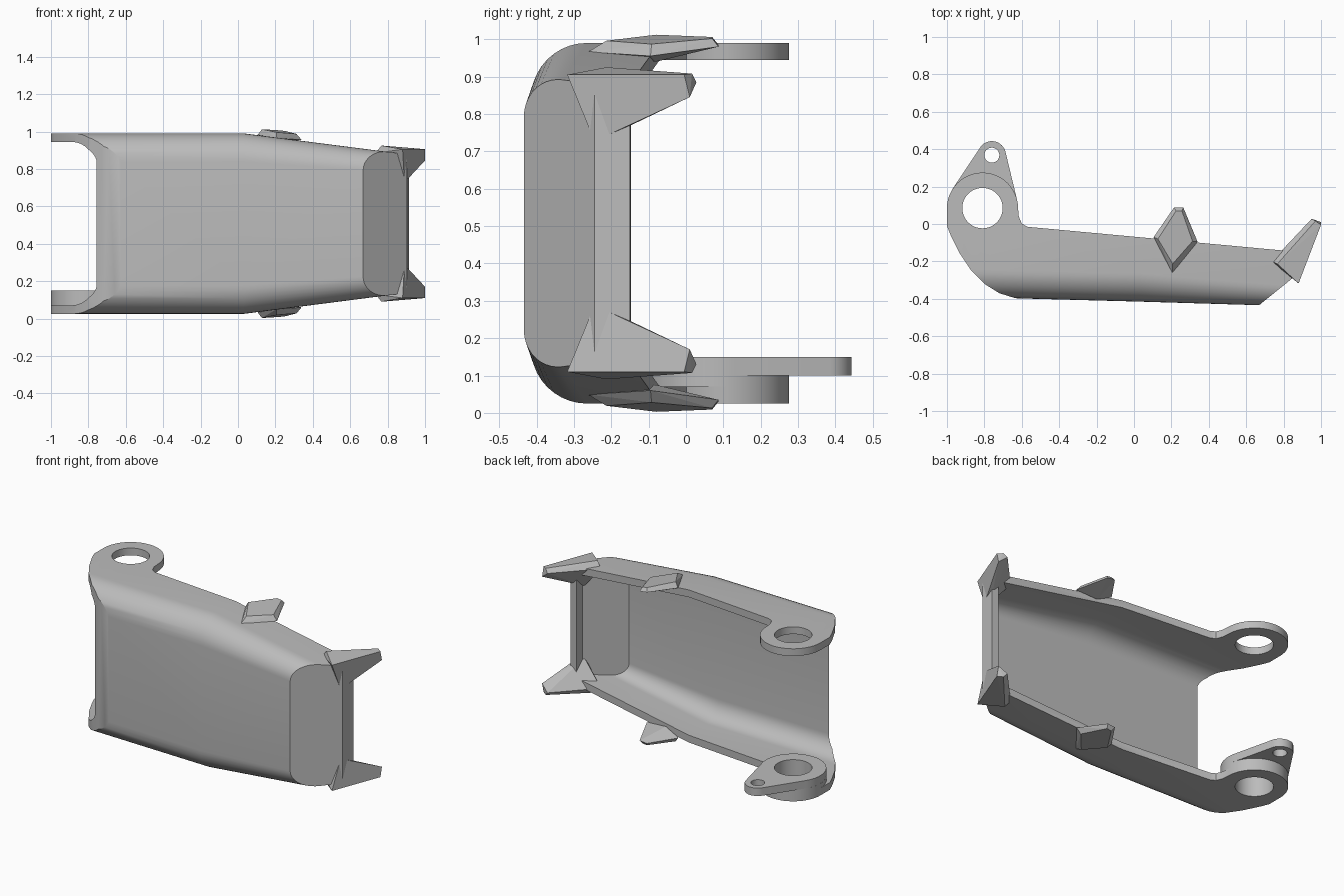
import bpy, bmesh
from math import sin, cos, pi, radians
from mathutils import Vector

cube = bpy.data.objects.get("Cube")
if cube:
    bpy.data.objects.remove(cube)

MID = 0.5075            # mirror height of the channel
EYE = (-0.81, 0.085)    # pivot hole centre
TIP = (-0.76, 0.368)    # small lug hole centre

steel = bpy.data.materials.new("steel_grey")
steel.use_nodes = True
steel.diffuse_color = (0.5, 0.5, 0.5, 1)
steel.node_tree.nodes["Principled BSDF"].inputs["Base Color"].default_value = (0.5, 0.5, 0.5, 1)


def make(name, bm):
    bmesh.ops.recalc_face_normals(bm, faces=bm.faces)
    mesh = bpy.data.meshes.new(name)
    bm.to_mesh(mesh)
    bm.free()
    mesh.materials.append(steel)
    ob = bpy.data.objects.new(name, mesh)
    bpy.context.collection.objects.link(ob)
    return ob


def loft(name, rings):
    bm = bmesh.new()
    rows = [[bm.verts.new(p) for p in ring] for ring in rings]
    for a, b in zip(rows, rows[1:]):
        for i in range(len(a)):
            j = (i + 1) % len(a)
            bm.faces.new((a[i], a[j], b[j], b[i]))
    bm.faces.new(rows[0])
    bm.faces.new(rows[-1])
    return make(name, bm)


def prism(name, pts, z0, z1):
    return loft(name, [[(x, y, z) for x, y in pts] for z in (z0, z1)])


def arc(c, r, a0, a1, n=24):
    angles = [radians(a0 + (a1 - a0) * i / n) for i in range(n + 1)]
    return [(c[0] + r * cos(a), c[1] + r * sin(a)) for a in angles]


def disc(name, c, r, z0, z1):
    return prism(name, arc(c, r, 0, 352.5, 47), z0, z1)


def boolean(ob, cutter, op):
    mod = ob.modifiers.new(op, 'BOOLEAN')
    mod.operation, mod.solver, mod.object = op, 'EXACT', cutter
    bpy.context.view_layer.objects.active = ob
    bpy.ops.object.modifier_apply(modifier=mod.name)
    bpy.data.objects.remove(cutter)


def smooth(ob):
    bpy.ops.object.select_all(action='DESELECT')
    ob.select_set(True)
    bpy.context.view_layer.objects.active = ob
    bpy.ops.object.shade_smooth_by_angle(angle=radians(25))


def section(x, half, front, r):
    """Channel section with two rounded front corners, open block to the rear."""
    low = arc((front + r, MID - half + r), r, 270, 180, 10)
    high = arc((front + r, MID + half - r), r, 180, 90, 10)
    return [(x, y, z) for y, z in [(0.8, MID - half)] + low + high + [(0.8, MID + half)]]


def channel(name, wall):
    stations = ((-1.2, 0.4825, -0.382, 0.15), (0.03, 0.4825, -0.415, 0.15),
                (1.0, 0.358, -0.444, 0.1))
    return loft(name, [section(x, h - wall, f + wall, r - wall * 0.8)
                       for x, h, f, r in stations])


# Channel body: rounded block trimmed to its plan outline, then hollowed
outline = arc(EYE, 0.19, 0, 180) + [
    (-1, -0.01), (-0.98, -0.06), (-0.93, -0.16), (-0.87, -0.25), (-0.8, -0.32),
    (-0.72, -0.37), (-0.64, -0.395), (-0.5, -0.42), (-0.45, -0.53), (0.55, -0.53),
    (0.903, -0.245), (0.913, -0.15), (0.8, -0.142),
    (-0.57, -0.015), (-0.6, 0.002), (-0.616, 0.04)]
pocket = [(-1.15, 0.7), (-1.15, -0.7), (0.32, -0.7), (0.87, -0.21), (0.876, 0.7)]

body = channel("channel_body", 0)
boolean(body, prism("outline_cutter", outline, -0.2, 1.2), 'INTERSECT')
hollow = channel("hollow_cutter", 0.046)
boolean(hollow, prism("pocket_cutter", pocket, -0.3, 1.3), 'INTERSECT')
boolean(body, hollow, 'DIFFERENCE')
boolean(body, disc("eye_cutter", EYE, 0.108, -0.2, 1.2), 'DIFFERENCE')
smooth(body)

# Raised boss and teardrop lug on the lower eye
boss = disc("lower_boss", EYE, 0.19, 0.071, 0.1)
boolean(boss, disc("boss_cutter", EYE, 0.108, 0, 0.3), 'DIFFERENCE')
smooth(boss)
lug = prism("lower_lug", arc(TIP, 0.075, 13, 147) + arc(EYE, 0.19, 147, 373), 0.1, 0.15)
boolean(lug, disc("lug_eye_cutter", EYE, 0.108, 0, 0.3), 'DIFFERENCE')
boolean(lug, disc("lug_tip_cutter", TIP, 0.04, 0, 0.3), 'DIFFERENCE')
smooth(lug)


def hull_pair(name, pts):
    """Faceted solid on the upper side and its mirror on the lower side."""
    for side, s in (("upper", 1), ("lower", -1)):
        bm = bmesh.new()
        for x, y, z in pts:
            bm.verts.new((x, y, MID + s * (z - MID)))
        res = bmesh.ops.convex_hull(bm, input=bm.verts)
        loose = [v for v in bm.verts if not v.link_faces]
        bmesh.ops.delete(bm, geom=loose, context='VERTS')
        bmesh.ops.dissolve_limit(bm, angle_limit=radians(2), verts=bm.verts, edges=bm.edges)
        make(side + "_" + name, bm)


# Claws wrapping the end corners
hull_pair("corner_claw", [
    (0.88, -0.318, 0.905), (1.0, -0.005, 0.905), (1.0, 0.01, 0.845),
    (0.89, -0.245, 0.727), (0.865, -0.22, 0.735), (0.735, -0.2, 0.885),
    (0.767, -0.213, 0.925), (0.97, 0.016, 0.908), (0.95, 0.028, 0.885)])

# Diamond studs on the side plates
hull_pair("side_stud", [
    (0.128, -0.08, 1.012), (0.225, 0.07, 1.006), (0.256, 0.07, 1.002),
    (0.313, -0.092, 0.987), (0.207, -0.213, 0.996),
    (0.105, -0.07, 0.982), (0.213, 0.087, 0.985), (0.264, 0.087, 0.98),
    (0.34, -0.095, 0.955), (0.205, -0.262, 0.966), (0.2, -0.08, 0.94)])
